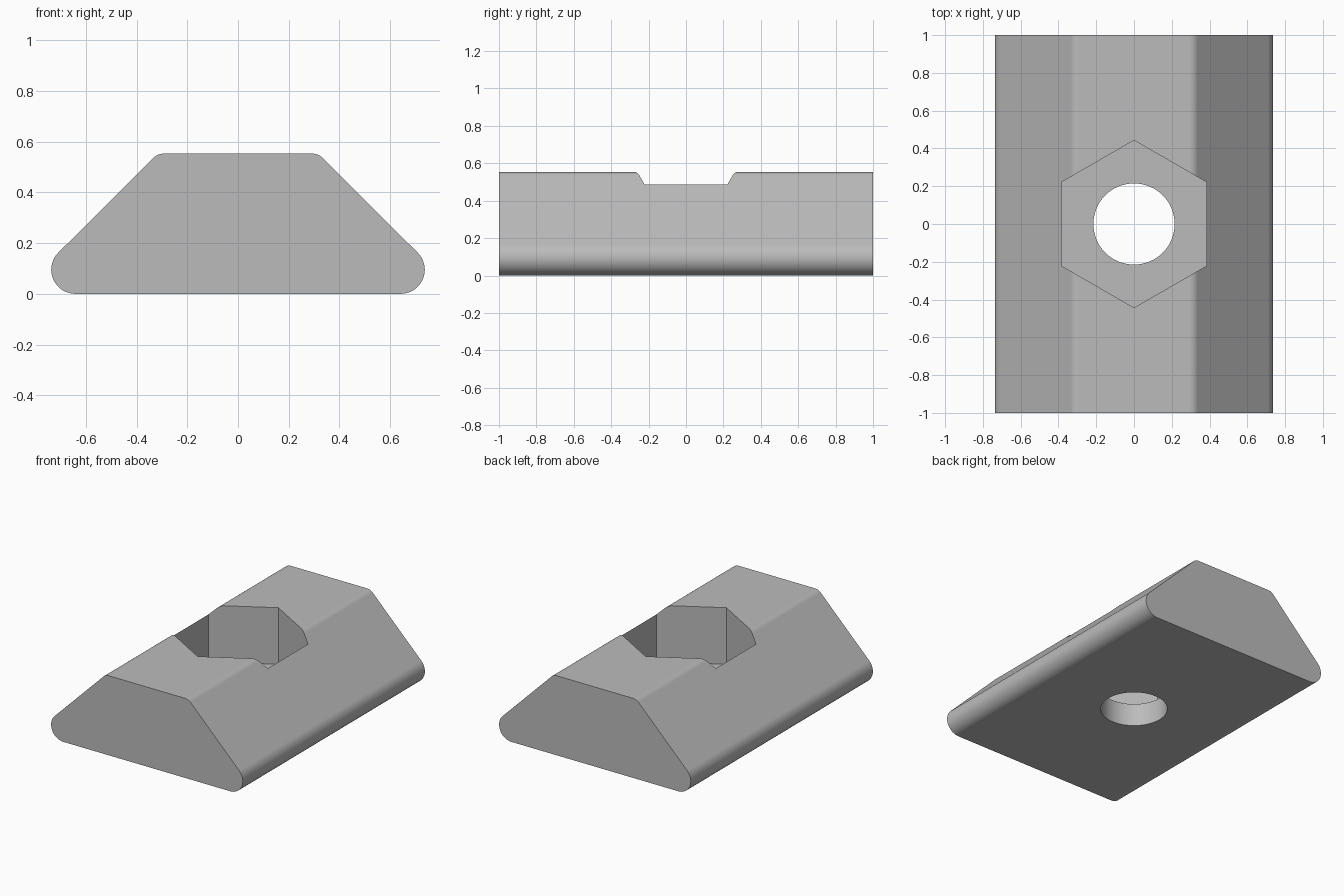
import bpy, bmesh
from math import sin, cos, radians

cube = bpy.data.objects.get("Cube")
if cube:
    bpy.data.objects.remove(cube, do_unlink=True)

grey = bpy.data.materials.new("plain_grey")
grey.use_nodes = True
grey.diffuse_color = (0.5, 0.5, 0.5, 1)
grey.node_tree.nodes["Principled BSDF"].inputs["Base Color"].default_value = (0.5, 0.5, 0.5, 1)


def arc(cx, cz, r, start, end, steps):
    angles = [radians(start + (end - start) * i / steps) for i in range(steps + 1)]
    return [(cx + r * cos(a), cz + r * sin(a)) for a in angles]


# Trapezoid bar with rounded lower flanks and softened upper shoulders
half = arc(0.642, 0.095, 0.095, -90, 45, 18) + arc(0.293, 0.493, 0.06, 45, 90, 8)
outline = half + [(-x, z) for x, z in reversed(half)]
bm = bmesh.new()
end_face = bm.faces.new([bm.verts.new((x, -1, z)) for x, z in outline])
swept = bmesh.ops.extrude_face_region(bm, geom=[end_face])["geom"]
moved = [v for v in swept if isinstance(v, bmesh.types.BMVert)]
bmesh.ops.translate(bm, verts=moved, vec=(0, 2, 0))
bmesh.ops.recalc_face_normals(bm, faces=bm.faces)
mesh = bpy.data.meshes.new("slot_nut_body")
bm.to_mesh(mesh)
bm.free()
mesh.materials.append(grey)
body = bpy.data.objects.new("slot_nut_body", mesh)
bpy.context.collection.objects.link(body)


def cut(name, sides, radius, bottom, top):
    """Subtract an upright prism from the body."""
    bpy.ops.mesh.primitive_cylinder_add(vertices=sides, radius=radius, depth=top - bottom,
                                        location=(0, 0, (top + bottom) / 2))
    tool = bpy.context.object
    tool.name = name
    tool.hide_render = True
    tool.data.materials.append(grey)
    mod = body.modifiers.new(name, 'BOOLEAN')
    mod.operation = 'DIFFERENCE'
    mod.solver = 'EXACT'
    mod.object = tool
    bpy.context.view_layer.objects.active = body
    bpy.ops.object.modifier_apply(modifier=mod.name)
    bpy.data.objects.remove(tool, do_unlink=True)


# Hexagonal pocket and round through hole
cut("hex_pocket_cutter", 6, 0.443, 0.16, 0.8)
cut("round_hole_cutter", 64, 0.215, -0.2, 0.7)

# Smooth rounded edges while the large faces stay flat
bpy.ops.object.select_all(action='DESELECT')
body.select_set(True)
bpy.context.view_layer.objects.active = body
bpy.ops.object.shade_smooth_by_angle(angle=radians(30))
weighted = body.modifiers.new("flat_face_normals", 'WEIGHTED_NORMAL')
weighted.keep_sharp = True
